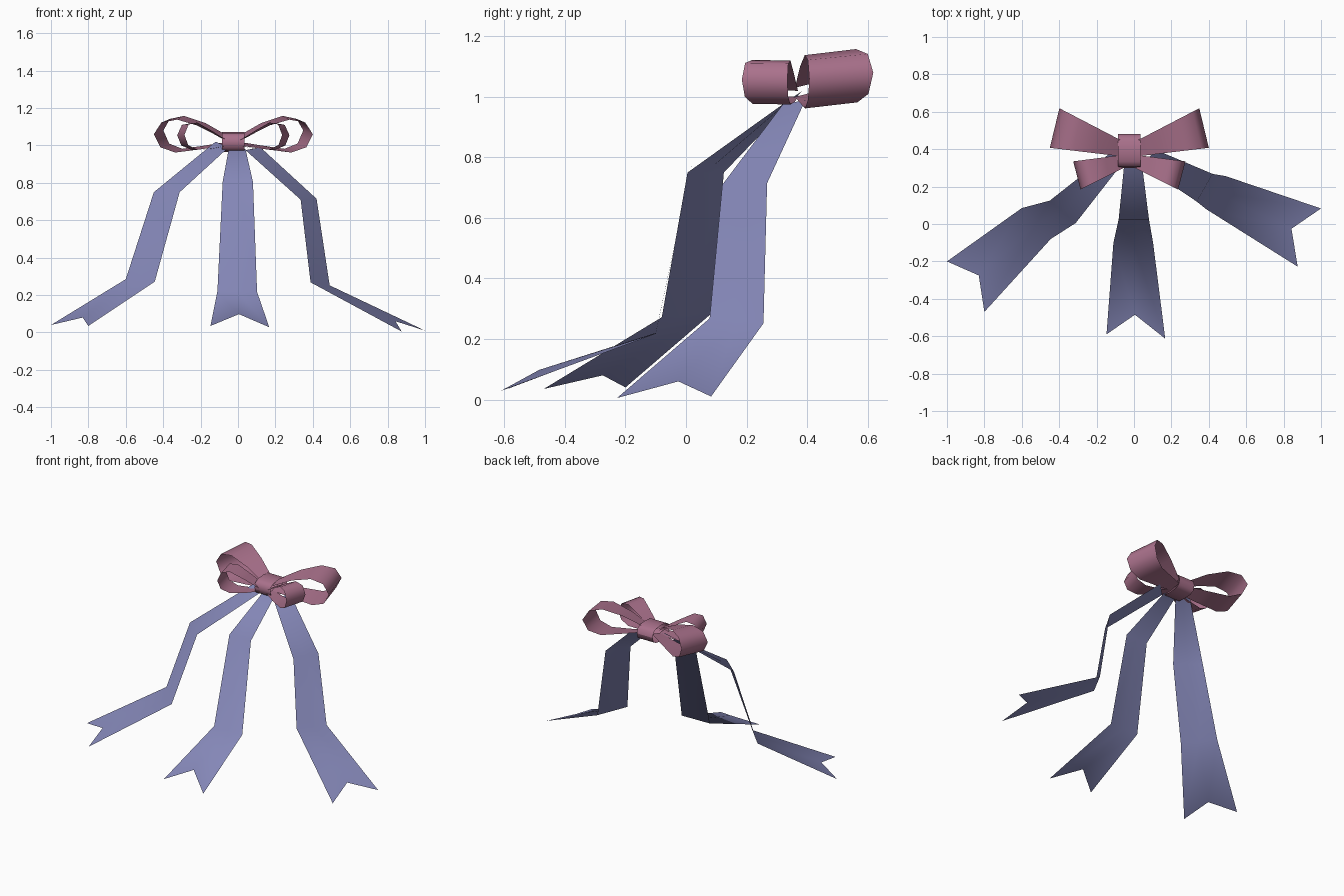
import bpy, math

if "Cube" in bpy.data.objects:
    bpy.data.objects.remove(bpy.data.objects["Cube"])

def mat(name, col):
    m = bpy.data.materials.new(name)
    m.diffuse_color = (*col, 1)
    m.use_nodes = True
    m.node_tree.nodes["Principled BSDF"].inputs["Base Color"].default_value = m.diffuse_color
    return m

PINK = mat("dusty pink", (0.40, 0.165, 0.26))
BLUE = mat("soft blue", (0.235, 0.245, 0.48))
CX = -0.025  # centre of the bow

def sheet(name, rows, material):
    """Ribbon surface through rows of points."""
    n = len(rows[0])
    verts = [p for r in rows for p in r]
    faces = [(i*n+j, (i+1)*n+j, (i+1)*n+j+1, i*n+j+1)
             for i in range(len(rows)-1) for j in range(n-1)]
    me = bpy.data.meshes.new(name)
    me.from_pydata(verts, [], faces)
    me.materials.append(material)
    for p in me.polygons:
        p.use_smooth = True
    ob = bpy.data.objects.new(name, me)
    bpy.context.collection.objects.link(ob)
    return ob

# hanging tails: (left, right) edge pairs from knot to tip, with a notch
def tail(name, pairs, notch):
    rows = []
    for k, (l, r) in enumerate(pairs):
        mid = tuple((a+b)/2 for a, b in zip(l, r))
        rows.append((l, notch if k == len(pairs)-1 else mid, r))
    sheet(name, rows, BLUE)

tail("left_tail", [
    ((-.12, .385, 1.02), (-.05, .34, .99)),
    ((-.45, .125, .75), (-.312, .005, .75)),
    ((-.60, .085, .285), (-.445, -.08, .272)),
    ((-1.0, -.20, .04), (-.80, -.47, .035))], (-.83, -.275, .08))
tail("centre_tail", [
    ((-.05, .34, .98), (.04, .34, .98)),
    ((-.082, .025, .805), (.08, .025, .805)),
    ((-.11, -.10, .22), (.102, -.10, .217)),
    ((-.147, -.59, .035), (.167, -.613, .028))], (.005, -.485, .098))
tail("right_tail", [
    ((.04, .32, .975), (.12, .395, .99)),
    ((.335, .12, .71), (.42, .268, .715)),
    ((.388, .078, .268), (.49, .256, .252)),
    ((.875, -.228, .005), (1.0, .083, .01))], (.842, -.025, .06))

# bow loops: (distance from centre, height) profile swept between two edges
BIG = [(.03, 1.03), (.17, 1.10), (.30, 1.138), (.385, 1.122), (.425, 1.06),
       (.39, .99), (.31, .962), (.17, .98), (.03, 1.0)]
SMALL = [(.03, 1.02), (.13, 1.075), (.22, 1.12), (.275, 1.11), (.30, 1.055),
         (.278, 1.0), (.22, .975), (.12, .982), (.03, 1.0)]

def loop(name, prof, front, back, s):
    # edge = (reach scale, y at knot, y slope, height shift)
    rows = []
    for u, z in prof:
        a, b = [(CX + s*u*k, y + m*(u*k-.03), z + dz) for k, y, m, dz in (front, back)]
        rows.append((a, b) if s > 0 else (b, a))
    sheet(name, rows, PINK)

for side, s in (("left", -1), ("right", 1)):
    loop(side + "_back_loop", BIG, (1, .36, .12, 0), (.88, .44, .52, .02), s)
    loop(side + "_front_loop", SMALL, (.87, .30, -.50, .002), (1, .37, -.13, 0), s)

# knot band wrapped round the middle
N = 12
rows = []
for i in range(N+1):
    a = 2*math.pi*i/N
    c, q = math.cos(a), math.sin(a)
    y = .39 + .09*math.copysign(abs(c)**.7, c)
    z = 1.018 + .053*math.copysign(abs(q)**.7, q)
    rows.append(((CX+.06, y, z), (CX-.06, y, z)))
knot = sheet("knot", rows[::-1], PINK)
knot.data.flip_normals()
